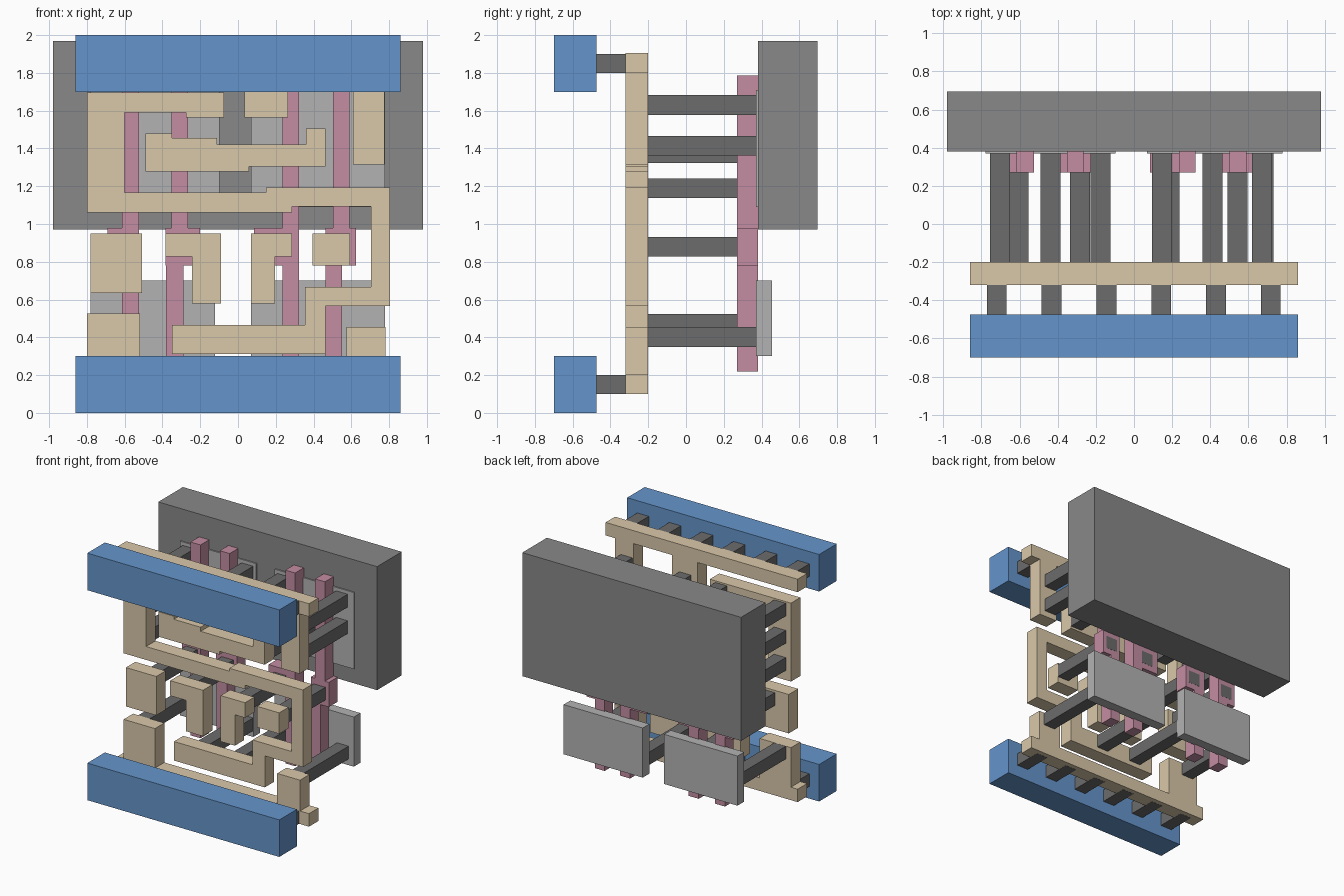
import bpy, bmesh


def material(name, rgb):
    m = bpy.data.materials.new(name)
    m.diffuse_color = (*rgb, 1)
    return m


BLUE = material("blue", (0.13, 0.30, 0.60))
TAN = material("tan", (0.70, 0.58, 0.40))
PINK = material("pink", (0.55, 0.27, 0.36))
DARK = material("dark_grey", (0.15, 0.15, 0.15))
LIGHT = material("light_grey", (0.45, 0.45, 0.45))
MID = material("mid_grey", (0.25, 0.25, 0.25))


def slab(name, outline, y0, y1, mat):
    """Extrude an x-z outline from y0 to y1."""
    bm = bmesh.new()
    face = bm.faces.new([bm.verts.new((x, y0, z)) for x, z in outline])
    ext = bmesh.ops.extrude_face_region(bm, geom=[face])["geom"]
    bmesh.ops.translate(bm, vec=(0, y1 - y0, 0),
                        verts=[v for v in ext if isinstance(v, bmesh.types.BMVert)])
    bmesh.ops.recalc_face_normals(bm, faces=bm.faces)
    me = bpy.data.meshes.new(name)
    bm.to_mesh(me)
    bm.free()
    me.materials.append(mat)
    ob = bpy.data.objects.new(name, me)
    bpy.context.collection.objects.link(ob)
    return ob


def rect(x0, x1, z0, z1):
    return [(x0, z0), (x1, z0), (x1, z1), (x0, z1)]


def tabbed_rail(outer, inner, tabs):
    """Rail outline with (x0, x1, z) tabs on its inner edge, left to right."""
    pts = [(0.86, outer), (-0.86, outer), (-0.86, inner)]
    for x0, x1, z in tabs:
        pts += [(x0, inner), (x0, z), (x1, z), (x1, inner)]
    return pts[1:] + [(0.86, inner), pts[0]]


# Front supply rails with their rows of short posts
for label, z in (("lower", 0.0), ("upper", 1.7)):
    slab(label + "_front_rail", rect(-0.86, 0.86, z, z + 0.30), -0.70, -0.475, BLUE)
    zp = 0.10 if z == 0 else 1.80
    for i in range(6):
        x = -0.72 + 0.2875 * i
        slab(f"{label}_rail_post_{i + 1}",
             rect(x - 0.052, x + 0.052, zp - 0.001, zp + 0.101), -0.48, -0.24, DARK)

# Tan wiring layer
wiring = {
    "lower_tabbed_rail": tabbed_rail(0.10, 0.205, [(-0.80, -0.52, 0.525), (0.575, 0.78, 0.455)]),
    "upper_tabbed_rail": tabbed_rail(1.905, 1.80, [(0.035, 0.265, 1.565), (0.61, 0.775, 1.315)]),
    "winding_track": [
        (-0.80, 1.695), (-0.074, 1.695), (-0.074, 1.565), (-0.275, 1.565), (-0.275, 1.59),
        (-0.60, 1.59), (-0.60, 1.168), (0.147, 1.168), (0.147, 1.192), (0.805, 1.192),
        (0.805, 0.567), (0.464, 0.567), (0.464, 0.312), (-0.35, 0.312), (-0.35, 0.466),
        (0.354, 0.466), (0.354, 0.667), (0.705, 0.667), (0.705, 1.092), (0.286, 1.092),
        (0.286, 1.06), (-0.80, 1.06)],
    "stepped_bar": [
        (-0.49, 1.48), (-0.35, 1.48), (-0.35, 1.455), (-0.11, 1.455), (-0.11, 1.422),
        (0.36, 1.422), (0.36, 1.506), (0.462, 1.506), (0.462, 1.305), (0.058, 1.305),
        (0.058, 1.278), (-0.49, 1.278)],
    "left_input_pad": rect(-0.78, -0.508, 0.635, 0.95),
    "left_hook_pad": [(-0.383, 0.95), (-0.09, 0.95), (-0.09, 0.578), (-0.243, 0.578),
                      (-0.243, 0.828), (-0.383, 0.828)],
    "right_hook_pad": [(0.069, 0.95), (0.287, 0.95), (0.287, 0.828), (0.196, 0.828),
                       (0.196, 0.578), (0.069, 0.578)],
    "right_input_pad": rect(0.395, 0.593, 0.78, 0.95),
}
for name, outline in wiring.items():
    slab(name, outline, -0.32, -0.20, TAN)

# Pink gate strips, each widened to a pad in the middle:
# (upper x0, x1, lower x0, x1, pad x0, x1)
gates = [(-0.615, -0.525, -0.615, -0.525, -0.69, -0.525),
         (-0.352, -0.264, -0.38, -0.288, -0.385, -0.20),
         (0.235, 0.323, 0.235, 0.323, 0.085, 0.323),
         (0.502, 0.59, 0.463, 0.55, 0.463, 0.625)]
for i, (a, b, c, d, p, q) in enumerate(gates):
    right = [(d, 0.22), (d, 0.78), (q, 0.78), (q, 0.98), (b, 0.98), (b, 1.785)]
    left = [(a, 1.785), (a, 0.98), (p, 0.98), (p, 0.78), (c, 0.78), (c, 0.22)]
    outline = []
    for pt in right + left:
        if not outline or pt != outline[-1]:
            outline.append(pt)
    slab(f"gate_strip_{i + 1}", outline, 0.27, 0.38, PINK)

# Long contact posts (centre x, centre z)
posts = [(-0.702, 0.472), (-0.175, 0.402), (0.147, 0.402), (0.68, 0.402),
         (-0.605, 0.88), (-0.283, 0.88), (0.187, 0.88), (0.542, 0.88),
         (-0.702, 1.19), (-0.702, 1.41), (-0.702, 1.63), (-0.175, 1.63), (0.147, 1.63),
         (-0.438, 1.385), (0.412, 1.375), (0.672, 1.415), (0.672, 1.63)]
for i, (x, z) in enumerate(posts):
    slab(f"contact_post_{i + 1}", rect(x - 0.052, x + 0.052, z - 0.052, z + 0.052),
         -0.20, 0.381, DARK)

# Rear plates and the large back block
for side, x0, x1 in (("left", -0.78, -0.122), ("right", 0.069, 0.778)):
    slab(f"lower_{side}_plate", rect(x0, x1, 0.30, 0.702), 0.37, 0.455, LIGHT)
    slab(f"upper_{side}_plate", rect(x0, x1 + (0.025 if x1 < 0 else 0), 1.09, 1.71),
         0.37, 0.455, LIGHT)
slab("back_block", rect(-0.98, 0.98, 0.97, 1.97), 0.38, 0.695, MID)
